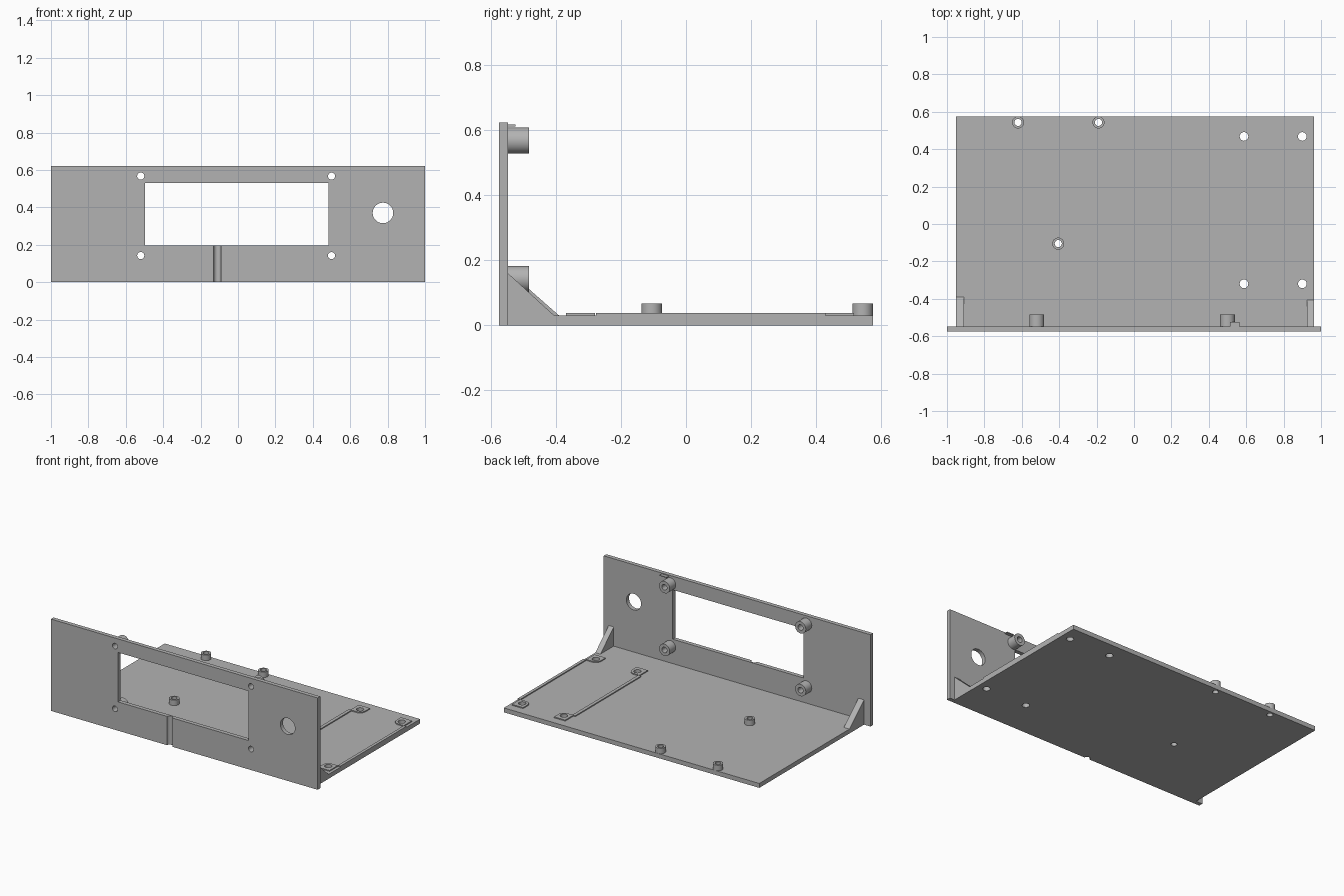
import bpy, bmesh, math
from mathutils import Matrix, Vector

if "Cube" in bpy.data.objects:
    bpy.data.objects.remove(bpy.data.objects["Cube"])

grey = bpy.data.materials.new("plain_grey")
grey.use_nodes = True
grey.diffuse_color = (0.45, 0.45, 0.45, 1)
grey.node_tree.nodes["Principled BSDF"].inputs["Base Color"].default_value = (0.45, 0.45, 0.45, 1)


def box(bm, x0, x1, y0, y1, z0, z1):
    size = Matrix.Diagonal((x1 - x0, y1 - y0, z1 - z0, 1))
    centre = Matrix.Translation(((x0 + x1) / 2, (y0 + y1) / 2, (z0 + z1) / 2))
    bmesh.ops.create_cube(bm, size=1, matrix=centre @ size)


def rod(bm, start, end, radius):
    start, end = Vector(start), Vector(end)
    axis = end - start
    turn = axis.to_track_quat("Z", "Y").to_matrix().to_4x4()
    bmesh.ops.create_cone(bm, cap_ends=True, segments=40, radius1=radius, radius2=radius,
                          depth=axis.length, matrix=Matrix.Translation((start + end) / 2) @ turn)


def prism(bm, points, offset):
    face = bm.faces.new([bm.verts.new(p) for p in points])
    grown = bmesh.ops.extrude_face_region(bm, geom=[face], use_keep_orig=True)
    bmesh.ops.translate(bm, vec=offset, verts=[v for v in grown["geom"] if isinstance(v, bmesh.types.BMVert)])
    bmesh.ops.recalc_face_normals(bm, faces=bm.faces)


def make(name, bm):
    mesh = bpy.data.meshes.new(name)
    bm.to_mesh(mesh)
    bm.free()
    obj = bpy.data.objects.new(name, mesh)
    bpy.context.collection.objects.link(obj)
    mesh.materials.append(grey)
    return obj


def finish(obj, cutter_bm=None):
    # Cut the openings, then smooth only the round walls
    bpy.ops.object.select_all(action="DESELECT")
    bpy.context.view_layer.objects.active = obj
    obj.select_set(True)
    if cutter_bm:
        cutter = make("cutter", cutter_bm)
        cutter.hide_render = True
        mod = obj.modifiers.new("openings", "BOOLEAN")
        mod.operation, mod.solver, mod.object = "DIFFERENCE", "EXACT", cutter
        bpy.ops.object.modifier_apply(modifier=mod.name)
        bpy.data.objects.remove(cutter)
    bpy.ops.object.shade_smooth_by_angle(angle=math.radians(30))


FRONT, BACK, REAR, FLOOR, PAD_TOP = -0.575, -0.547, 0.575, 0.03, 0.037
LEFT, RIGHT = 0.963, -0.952
screen_mounts = [(x, z) for x in (-0.52, 0.5) for z in (0.142, 0.567)]
board_mounts = [(-0.62, 0.543), (-0.19, 0.543), (-0.405, -0.105)]
pad_mounts = [(x, y) for x in (0.588, 0.9) for y in (-0.32, 0.468)]

# Front panel with window, knob hole, screw holes and cable groove
bm = bmesh.new()
box(bm, -1, 1, FRONT, BACK, 0, 0.622)
cut = bmesh.new()
box(cut, -0.497, 0.483, -0.7, -0.4, 0.195, 0.53)
rod(cut, (0.775, -0.7, 0.37), (0.775, -0.4, 0.37), 0.055)
for x, z in screen_mounts:
    rod(cut, (x, -0.7, z), (x, -0.4, z), 0.019)
finish(make("front_panel", bm), cut)
cut = bmesh.new()
rod(cut, (-0.11, FRONT, -0.1), (-0.11, FRONT, 0.3), 0.02)
finish(bpy.data.objects["front_panel"], cut)

# Base plate with through holes
bm = bmesh.new()
box(bm, RIGHT, LEFT, BACK, REAR, 0, FLOOR)
cut = bmesh.new()
for x, y in board_mounts:
    rod(cut, (x, y, -0.1), (x, y, 0.2), 0.019)
for x, y in pad_mounts:
    rod(cut, (x, y, -0.1), (x, y, 0.2), 0.023)
finish(make("base_plate", bm), cut)


# Hollow standoffs
def standoff(name, start, end, radius, bore):
    bm, cut = bmesh.new(), bmesh.new()
    start, end = Vector(start), Vector(end)
    rod(bm, start, end, radius)
    rod(cut, start * 2 - end, end * 2 - start, bore)
    finish(make(name, bm), cut)


for x, z in screen_mounts:
    standoff("screen_standoff", (x, BACK, z), (x, -0.483, z), 0.04, 0.019)
for x, y in board_mounts:
    standoff("board_standoff", (x, y, FLOOR), (x, y, 0.067), 0.032, 0.019)

# Corner pads, rounded toward the middle of the tray
for x, y in pad_mounts:
    sx = 1 if x < 0.74 else -1
    sy = 1 if y < 0 else -1
    r, out, edge = 0.04, 0.044, 0.048
    pts = [(x - sx * out, y - sy * edge, FLOOR), (x + sx * r, y - sy * edge, FLOOR)]
    for i in range(9):
        a = math.pi / 2 * i / 8
        pts.append((x + sx * r * math.cos(a), y + sy * r * math.sin(a), FLOOR))
    pts.append((x - sx * out, y + sy * r, FLOOR))
    bm, cut = bmesh.new(), bmesh.new()
    prism(bm, pts, (0, 0, PAD_TOP - FLOOR))
    rod(cut, (x, y, -0.1), (x, y, 0.2), 0.023)
    finish(make("corner_pad", bm), cut)

# Side rails between the pads
for x0, x1 in ((0.53, 0.552), (0.943, LEFT)):
    bm = bmesh.new()
    box(bm, x0, x1, -0.277, 0.428, FLOOR, PAD_TOP)
    make("side_rail", bm)

# Triangular gussets joining panel and base
for name, x, width, foot, top in (("right_gusset", RIGHT, 0.042, -0.39, 0.168),
                                  ("left_gusset", LEFT, -0.038, -0.405, 0.16)):
    bm = bmesh.new()
    prism(bm, [(x, BACK, FLOOR), (x, foot, FLOOR), (x, BACK, top)], (width, 0, 0))
    make(name, bm)

# Small tab above the upper left screen standoff
bm = bmesh.new()
box(bm, 0.512, 0.565, BACK, -0.524, 0.611, 0.616)
make("panel_tab", bm)
